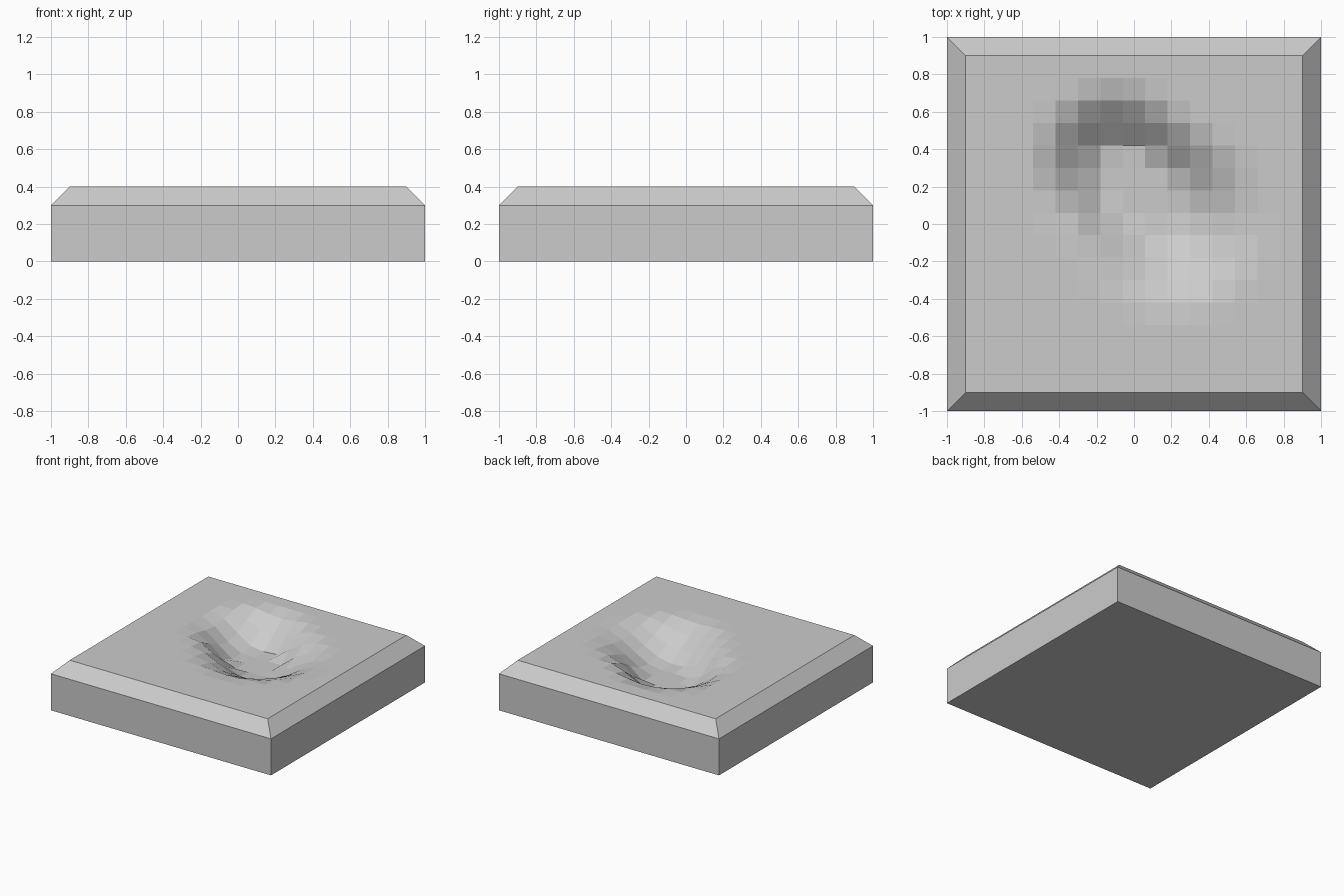
import bpy, bmesh, math

if "Cube" in bpy.data.objects:
    bpy.data.objects.remove(bpy.data.objects["Cube"])

CELLS, HALF, TOP = 15, 0.9, 0.4
FLOOR = 0.21                       # deepest point below the top
DABS = [(-0.08, 0.29, 0.47, 0.27), (0.19, 0.03, 0.53, 0.215)]  # x, y, radius, depth


def height(x, y):
    """Top surface: two overlapping soft hollows with a flat floor."""
    depth = 0
    for cx, cy, radius, amount in DABS:
        f = max(0, 1 - math.hypot(x - cx, y - cy) / radius)
        depth += amount * f * f * (3 - 2 * f)
    return TOP - min(depth, FLOOR)


bm = bmesh.new()

# hollowed top grid
bmesh.ops.create_grid(bm, x_segments=CELLS, y_segments=CELLS, size=HALF)
for v in bm.verts:
    v.co.z = height(v.co.x, v.co.y)


# chamfer, walls and base
def ring(half, z):
    return [bm.verts.new((sx * half, sy * half, z))
            for sx, sy in ((-1, -1), (1, -1), (1, 1), (-1, 1))]


rings = [ring(1, 0), ring(1, 0.3), ring(HALF, TOP)]
for low, high in zip(rings, rings[1:]):
    for i in range(4):
        j = (i + 1) % 4
        bm.faces.new((low[i], low[j], high[j], high[i]))
bm.faces.new(rings[0][::-1])

bmesh.ops.remove_doubles(bm, verts=bm.verts, dist=0.0005)
bmesh.ops.recalc_face_normals(bm, faces=bm.faces)

mesh = bpy.data.meshes.new("hollowed_slab")
bm.to_mesh(mesh)
bm.free()
slab = bpy.data.objects.new("hollowed_slab", mesh)
bpy.context.collection.objects.link(slab)
